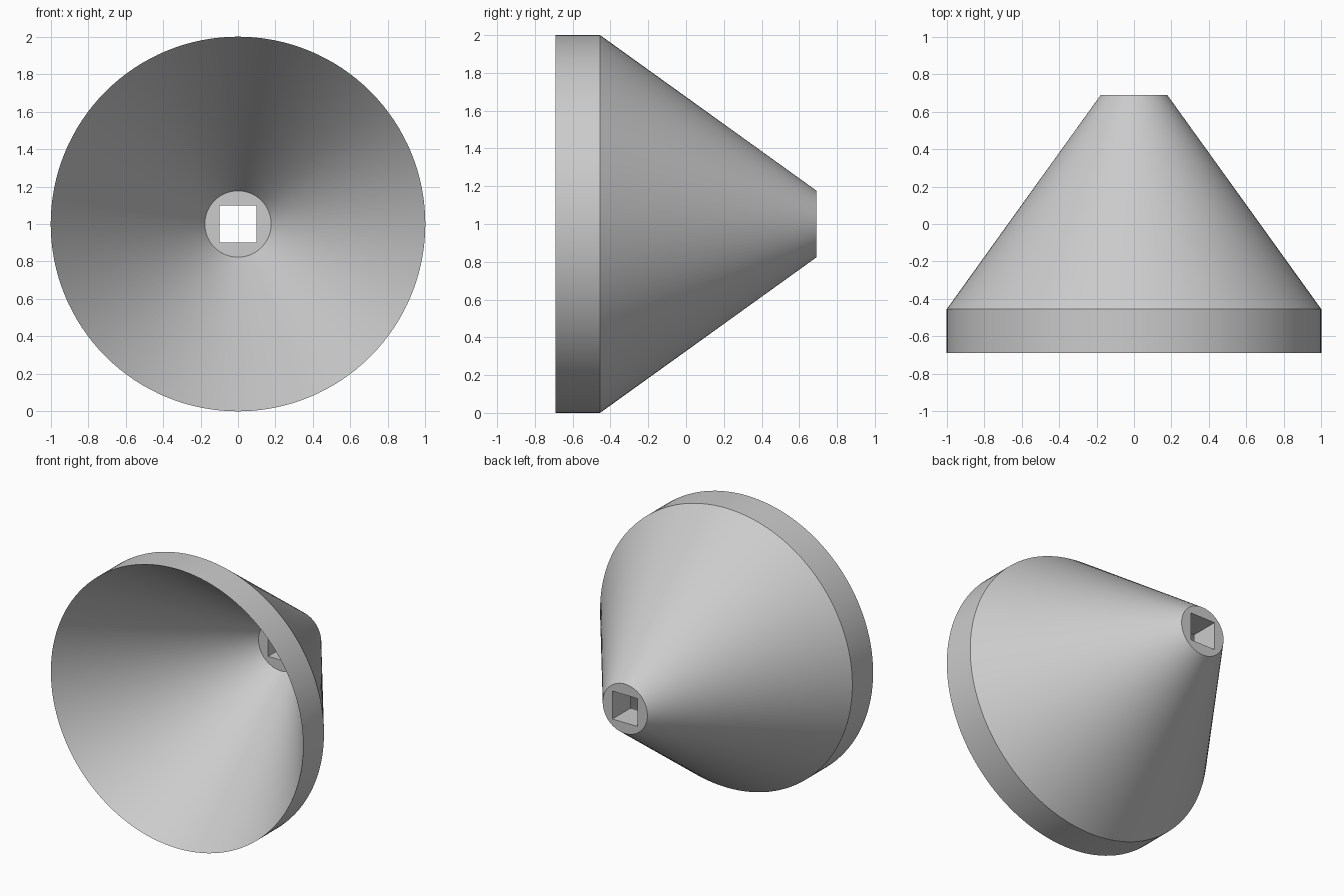
import bpy
import bmesh
from math import cos, sin, tau, radians

cube = bpy.data.objects.get("Cube")
if cube:
    bpy.data.objects.remove(cube, do_unlink=True)

SEGMENTS = 128

# Closed cross-section of the funnel: (y, radius, is_square)
PROFILE = [
    (-0.69, 1.0, False),     # knife-edge front rim
    (-0.455, 1.0, False),    # end of the straight band
    (0.69, 0.177, False),    # outer edge of the back face
    (0.69, 0.1, True),       # square hole, back
    (0.485, 0.1, True),      # square hole, inner floor
    (0.485, 0.177, False),   # edge of the inner floor
]


def ring(bm, y, radius, square):
    """Circle, or a square with the same number of points, around the y axis."""
    verts = []
    for i in range(SEGMENTS):
        c, s = cos(tau * i / SEGMENTS), sin(tau * i / SEGMENTS)
        r = radius / max(abs(c), abs(s)) if square else radius
        verts.append(bm.verts.new((r * c, y, 1 + r * s)))
    return verts


# Lathe the funnel
bm = bmesh.new()
rings = [ring(bm, *station) for station in PROFILE]
for a, b in zip(rings, rings[1:] + rings[:1]):
    for i in range(SEGMENTS):
        j = (i + 1) % SEGMENTS
        bm.faces.new((a[i], a[j], b[j], b[i]))
bmesh.ops.recalc_face_normals(bm, faces=bm.faces)
mesh = bpy.data.meshes.new("funnel")
bm.to_mesh(mesh)
bm.free()

funnel = bpy.data.objects.new("funnel", mesh)
bpy.context.collection.objects.link(funnel)

# Light grey material
grey = bpy.data.materials.new("light grey")
grey.use_nodes = True
colour = (0.6, 0.6, 0.6, 1)
grey.diffuse_color = colour
grey.node_tree.nodes["Principled BSDF"].inputs["Base Color"].default_value = colour
mesh.materials.append(grey)

# Smooth walls, sharp rims
bpy.ops.object.select_all(action="DESELECT")
funnel.select_set(True)
bpy.context.view_layer.objects.active = funnel
bpy.ops.object.shade_smooth_by_angle(angle=radians(30))
